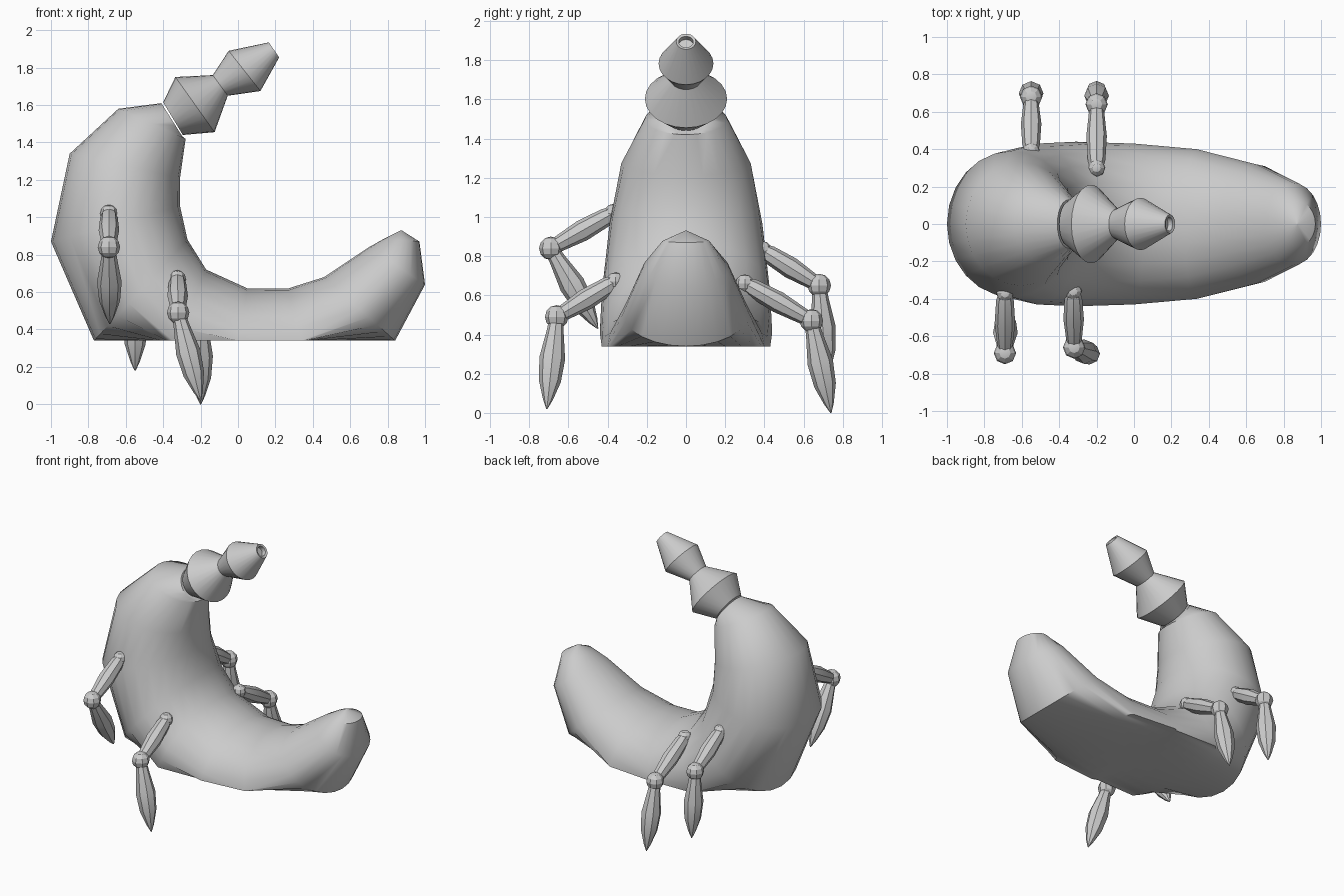
import bpy, bmesh, math
from mathutils import Vector

if "Cube" in bpy.data.objects:
    bpy.data.objects.remove(bpy.data.objects["Cube"])

grey = bpy.data.materials.new("light grey")
grey.use_nodes = True
grey.diffuse_color = (0.6, 0.6, 0.6, 1)
grey.node_tree.nodes["Principled BSDF"].inputs["Base Color"].default_value = (0.6, 0.6, 0.6, 1)


def finish(bm, name, angle):
    bmesh.ops.recalc_face_normals(bm, faces=bm.faces)
    mesh = bpy.data.meshes.new(name)
    bm.to_mesh(mesh)
    bm.free()
    mesh.materials.append(grey)
    obj = bpy.data.objects.new(name, mesh)
    bpy.context.collection.objects.link(obj)
    bpy.ops.object.select_all(action="DESELECT")
    obj.select_set(True)
    bpy.context.view_layer.objects.active = obj
    bpy.ops.object.shade_smooth_by_angle(angle=math.radians(angle))
    return obj


def skin(bm, rings):
    """Bridge successive rings of points and cap both ends."""
    loops = [[bm.verts.new(p) for p in ring] for ring in rings]
    n = len(loops[0])
    for a, b in zip(loops, loops[1:]):
        for i in range(n):
            j = (i + 1) % n
            bm.faces.new((a[i], a[j], b[j], b[i]))
    bm.faces.new(loops[0])
    bm.faces.new(loops[-1])


def side_loft(name, sections, sides, angle, floor=0.0):
    """Loft ellipses, each given by outer (x, z), inner (x, z) and half width."""
    rings = []
    for ox, oz, ix, iz, half in sections:
        outer, inner = Vector((ox, 0, oz)), Vector((ix, 0, iz))
        mid, arm = (outer + inner) / 2, (outer - inner) / 2
        ring = []
        for k in range(sides):
            t = math.tau * k / sides
            p = mid + arm * math.cos(t) + Vector((0, half * math.sin(t), 0))
            p.z = max(p.z, floor)
            ring.append(p)
        rings.append(ring)
    bm = bmesh.new()
    skin(bm, rings)
    return finish(bm, name, angle)


# Curved body, flattened underneath
side_loft("body", [
    (-0.41, 1.61, -0.29, 1.42, 0.13),
    (-0.64, 1.58, -0.28, 1.42, 0.21),
    (-0.90, 1.34, -0.31, 1.21, 0.33),
    (-1.00, 0.87, -0.31, 1.06, 0.39),
    (-0.77, 0.34, -0.27, 0.88, 0.43),
    (-0.45, 0.10, -0.17, 0.72, 0.44),
    (-0.05, 0.00, 0.05, 0.62, 0.43),
    (0.40, 0.05, 0.27, 0.62, 0.40),
    (0.84, 0.34, 0.46, 0.68, 0.32),
    (1.00, 0.64, 0.70, 0.84, 0.22),
    (0.97, 0.87, 0.78, 0.885, 0.12),
    (0.875, 0.93, 0.87, 0.93, 0.004),
], 24, 42, floor=0.34)

# Two beads on the upper end, the last with a recessed tip
side_loft("lower_bead", [
    (-0.40, 1.615, -0.295, 1.44, 0.12),
    (-0.335, 1.75, -0.125, 1.455, 0.21),
    (-0.135, 1.76, -0.055, 1.65, 0.08),
], 24, 35)
side_loft("upper_bead", [
    (-0.135, 1.76, -0.055, 1.65, 0.08),
    (-0.05, 1.89, 0.12, 1.675, 0.14),
    (0.165, 1.935, 0.22, 1.855, 0.05),
    (0.17, 1.922, 0.207, 1.865, 0.037),
    (0.145, 1.905, 0.182, 1.85, 0.037),
], 24, 35)


def limb(name, start, end, profile, sides=8):
    """Tapered limb between two points; profile holds (fraction, radius)."""
    start, end = Vector(start), Vector(end)
    axis = end - start
    u = axis.cross(Vector((1, 0, 0))).normalized()
    v = axis.cross(u).normalized()
    rings = [[start + axis * f + (u * math.cos(math.tau * k / sides)
              + v * math.sin(math.tau * k / sides)) * r
              for k in range(sides)] for f, r in profile]
    bm = bmesh.new()
    skin(bm, rings)
    return finish(bm, name, 35)


def joint(name, at, radius):
    bm = bmesh.new()
    bmesh.ops.create_uvsphere(bm, u_segments=8, v_segments=6, radius=radius)
    bmesh.ops.translate(bm, vec=Vector(at), verts=bm.verts)
    return finish(bm, name, 25)


# Four jointed legs: hip, knee and toe tip
UPPER = [(0, 0.035), (0.12, 0.047), (0.5, 0.055), (0.85, 0.042), (1, 0.035)]
LOWER = [(0, 0.035), (0.15, 0.043), (0.45, 0.066), (0.7, 0.056), (0.9, 0.025), (1, 0.003)]
legs = {
    "right_rear": ((-0.69, -0.37, 1.02), (-0.69, -0.69, 0.84), (-0.685, -0.45, 0.43)),
    "right_front": ((-0.325, -0.36, 0.67), (-0.32, -0.66, 0.49), (-0.20, -0.71, 0.02)),
    "left_rear": ((-0.55, 0.39, 0.83), (-0.55, 0.68, 0.65), (-0.55, 0.72, 0.18)),
    "left_front": ((-0.20, 0.30, 0.66), (-0.20, 0.64, 0.47), (-0.20, 0.74, 0.0)),
}
for side, (hip, knee, toe) in legs.items():
    joint(side + "_hip", hip, 0.047)
    limb(side + "_upper_leg", hip, knee, UPPER)
    joint(side + "_knee", knee, 0.06)
    limb(side + "_lower_leg", knee, toe, LOWER)
